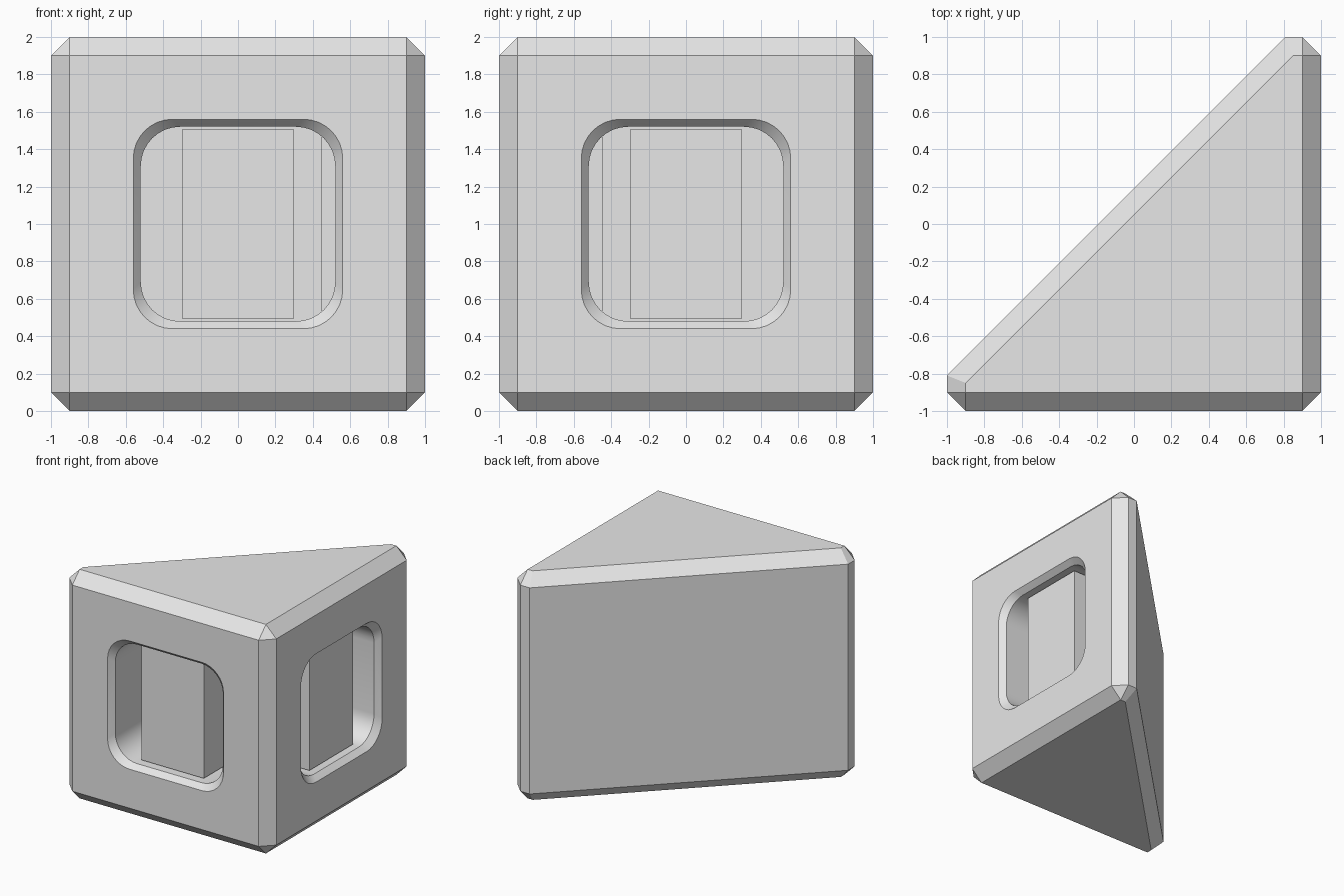
import bpy, bmesh, math
from mathutils import Matrix, Vector

if "Cube" in bpy.data.objects:
    bpy.data.objects.remove(bpy.data.objects["Cube"])

grey = bpy.data.materials.new("light_grey")
grey.diffuse_color = (0.8, 0.8, 0.8, 1)
grey.use_nodes = True
grey.node_tree.nodes["Principled BSDF"].inputs["Base Color"].default_value = grey.diffuse_color


def make_object(name, bm):
    bmesh.ops.recalc_face_normals(bm, faces=bm.faces)
    mesh = bpy.data.meshes.new(name)
    bm.to_mesh(mesh)
    bm.free()
    mesh.materials.append(grey)
    obj = bpy.data.objects.new(name, mesh)
    bpy.context.collection.objects.link(obj)
    return obj


def rounded_square(half, radius, y, segments=8):
    """Rounded square outline facing -y, centred on z = 1."""
    pts = []
    for q in range(4):
        mid = math.radians(45 + 90 * q)
        cx = math.copysign(half - radius, math.cos(mid))
        cz = math.copysign(half - radius, math.sin(mid))
        for i in range(segments + 1):
            a = math.radians(90 * q + 90 * i / segments)
            pts.append(Vector((cx + radius * math.cos(a), y, 1 + cz + radius * math.sin(a))))
    return pts


# Chamfered wedge body
side = [(-1, -0.9), (-0.9, -1), (0.9, -1), (1, -0.9),
        (1, 0.9), (0.9, 1), (0.81, 1), (-1, -0.81)]
cap = [(-0.9, -0.9), (0.9, -0.9), (0.9, 0.9), (0.85, 0.9), (-0.9, -0.85)]
bm = bmesh.new()
for outline, heights in ((side, (0.1, 1.9)), (cap, (0, 2))):
    for x, y in outline:
        for z in heights:
            bm.verts.new((x, y, z))
bmesh.ops.convex_hull(bm, input=bm.verts)
bmesh.ops.dissolve_limit(bm, angle_limit=math.radians(1), verts=bm.verts, edges=bm.edges)
body = make_object("wedge_body", bm)


# Pocket cutter with a flared mouth
def pocket_cutter(name, turn):
    bm = bmesh.new()
    rings = [[bm.verts.new(turn @ p) for p in rounded_square(half, radius, y)]
             for half, radius, y in ((0.60, 0.21, -1.05), (0.52, 0.21, -0.95), (0.52, 0.21, -0.45))]
    n = len(rings[0])
    for a, b in zip(rings, rings[1:]):
        for i in range(n):
            bm.faces.new((a[i], a[(i + 1) % n], b[(i + 1) % n], b[i]))
    bm.faces.new(rings[0])
    bm.faces.new(rings[-1])
    obj = make_object(name, bm)
    obj.hide_render = True
    return obj


# Block standing in a pocket
def pocket_block(name, turn):
    bm = bmesh.new()
    bmesh.ops.create_cube(bm, size=1)
    place = Matrix.Translation((0, -0.67, 1)) @ Matrix.Diagonal((0.6, 0.46, 1.01, 1))
    bmesh.ops.transform(bm, matrix=turn @ place, verts=bm.verts)
    return make_object(name, bm)


# Front and right pockets with their blocks
cutters = []
for label, angle in (("front", 0), ("right", 90)):
    turn = Matrix.Rotation(math.radians(angle), 4, "Z")
    cutter = pocket_cutter(label + "_pocket_cutter", turn)
    cutters.append(cutter)
    mod = body.modifiers.new(label + "_pocket", "BOOLEAN")
    mod.operation = "DIFFERENCE"
    mod.solver = "EXACT"
    mod.object = cutter
    pocket_block(label + "_block", turn)

# Apply the cuts and smooth the rounded corners
bpy.context.view_layer.update()
bpy.context.view_layer.objects.active = body
body.select_set(True)
for mod in list(body.modifiers):
    bpy.ops.object.modifier_apply(modifier=mod.name)
for cutter in cutters:
    bpy.data.objects.remove(cutter)
bpy.ops.object.shade_smooth_by_angle(angle=math.radians(30))
